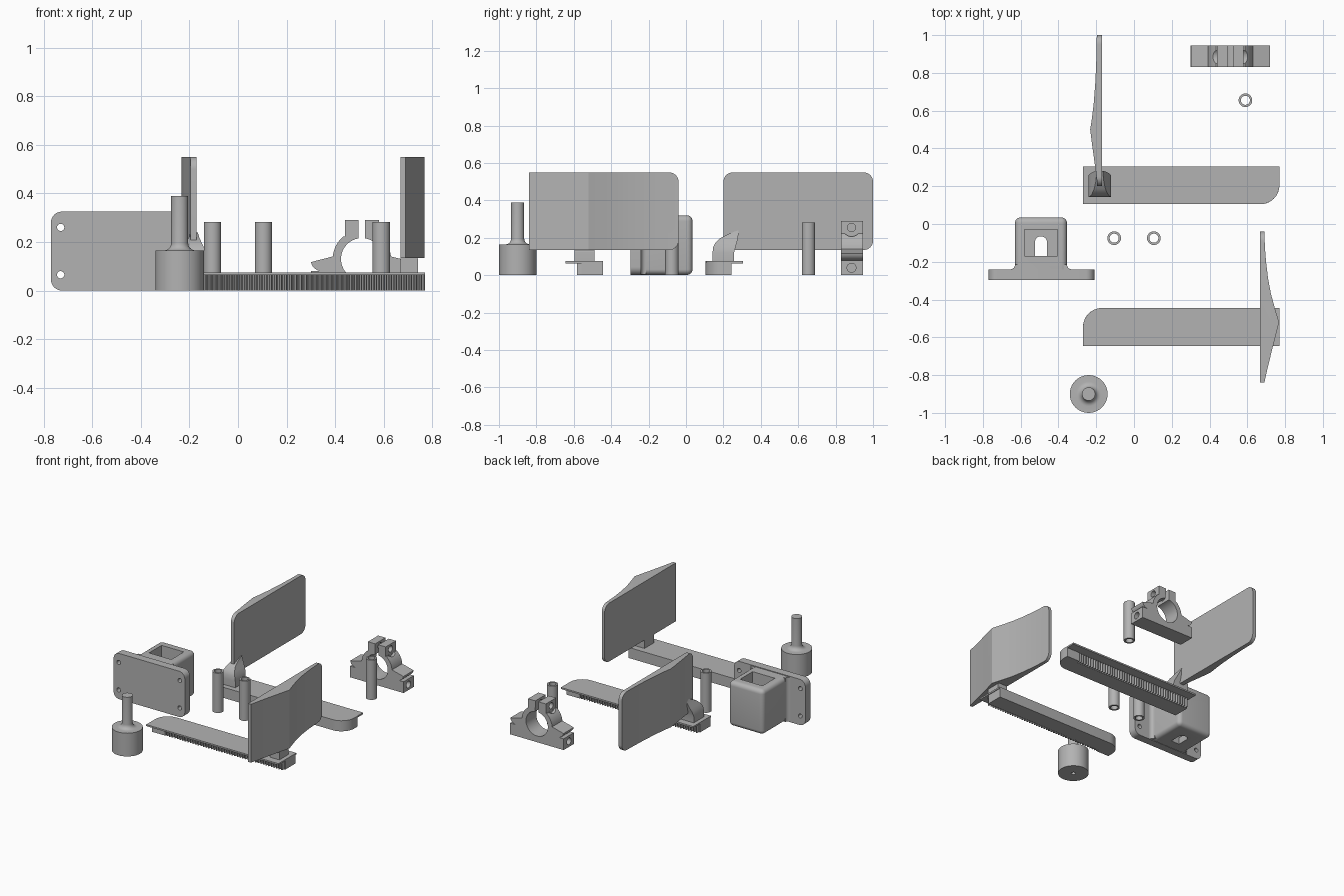
import bpy, bmesh, math
from mathutils import Vector

if "Cube" in bpy.data.objects:
    bpy.data.objects.remove(bpy.data.objects["Cube"])

grey = bpy.data.materials.new("plain grey")
grey.diffuse_color = (0.45, 0.45, 0.45, 1)
grey.use_nodes = True
grey.node_tree.nodes["Principled BSDF"].inputs["Base Color"].default_value = grey.diffuse_color


def finish(bm, name, smooth=30):
    bmesh.ops.recalc_face_normals(bm, faces=bm.faces[:])
    me = bpy.data.meshes.new(name)
    bm.to_mesh(me)
    bm.free()
    ob = bpy.data.objects.new(name, me)
    bpy.context.collection.objects.link(ob)
    me.materials.append(grey)
    shade(ob, smooth)
    return ob


def shade(ob, angle=30):
    bpy.ops.object.select_all(action='DESELECT')
    ob.select_set(True)
    bpy.context.view_layer.objects.active = ob
    bpy.ops.object.shade_smooth_by_angle(angle=math.radians(angle))


def prism(name, pts, lo, hi, axis='z'):
    """Extrude a 2D outline along an axis: (x,y) for z, (x,z) for y, (y,z) for x."""
    place = {'z': lambda a, b, t: (a, b, t), 'y': lambda a, b, t: (a, t, b),
             'x': lambda a, b, t: (t, a, b)}[axis]
    bm = bmesh.new()
    rings = [[bm.verts.new(place(a, b, t)) for a, b in pts] for t in (lo, hi)]
    bm.faces.new(rings[0])
    bm.faces.new(rings[1])
    n = len(pts)
    for i in range(n):
        j = (i + 1) % n
        bm.faces.new((rings[0][i], rings[0][j], rings[1][j], rings[1][i]))
    return finish(bm, name)


def lathe(name, prof, x, y, n=40):
    """Revolve a closed (radius, z) profile around a vertical axis."""
    bm = bmesh.new()
    vs = [bm.verts.new((r, 0, z)) for r, z in prof]
    es = [bm.edges.new((vs[i], vs[(i + 1) % len(vs)])) for i in range(len(vs))]
    bmesh.ops.spin(bm, geom=vs + es, cent=(0, 0, 0), axis=(0, 0, 1),
                   angle=2 * math.pi, steps=n)
    bmesh.ops.remove_doubles(bm, verts=bm.verts[:], dist=1e-5)
    bmesh.ops.translate(bm, verts=bm.verts[:], vec=(x, y, 0))
    return finish(bm, name)


def arc(cx, cy, r, a0, a1, n=8):
    return [(cx + r * math.cos(math.radians(a0 + (a1 - a0) * i / n)),
             cy + r * math.sin(math.radians(a0 + (a1 - a0) * i / n))) for i in range(n + 1)]


def circle(cx, cy, r, n=24):
    return arc(cx, cy, r, 0, 360, n)[:-1]


def rounded(a0, a1, b0, b1, radii):
    """Rectangle with radii for lower left, lower right, upper right, upper left."""
    pts = []
    corners = ((a0, b0, 1, 1, 180), (a1, b0, -1, 1, 270), (a1, b1, -1, -1, 0), (a0, b1, 1, -1, 90))
    for (a, b, sa, sb, start), r in zip(corners, radii):
        pts += arc(a + sa * r, b + sb * r, r, start, start + 90) if r else [(a, b)]
    return pts


def boolean(ob, tool, op='DIFFERENCE'):
    mod = ob.modifiers.new("cut", 'BOOLEAN')
    mod.operation, mod.object, mod.solver = op, tool, 'EXACT'
    bpy.context.view_layer.objects.active = ob
    bpy.ops.object.modifier_apply(modifier=mod.name)
    bpy.data.objects.remove(tool)
    shade(ob)


# Mounting plate with four screw holes
plate = prism("mount_plate", rounded(-0.77, -0.21, 0, 0.325, [0.045] * 4), -0.297, -0.24, 'y')
for hx in (-0.73, -0.25):
    for hz in (0.065, 0.26):
        boolean(plate, prism("cutter", circle(hx, hz, 0.015), -0.4, -0.1, 'y'))

# Hollow rounded housing behind the plate
bm = bmesh.new()
bmesh.ops.create_cube(bm, size=1)
for v in bm.verts:
    v.co = Vector((-0.4925 + 0.275 * v.co.x, -0.1075 + 0.285 * v.co.y, 0.161 + 0.318 * v.co.z))
back_edges = [e for e in bm.edges if max(v.co.y for v in e.verts) > 0]
bmesh.ops.bevel(bm, geom=back_edges, offset=0.03, segments=6, profile=0.5, affect='EDGES')
housing = finish(bm, "mount_housing")
boolean(housing, prism("cutter", rounded(-0.58, -0.405, -0.17, -0.03, [0] * 4), 0.05, 0.5))
arch = [(-0.525, -0.17), (-0.46, -0.17)] + arc(-0.4925, -0.0975, 0.0325, 0, 180, 12)
boolean(housing, prism("cutter", arch, -0.1, 0.1))
# Flared fillets joining housing and plate
for name, s in (("fillet_left", -1), ("fillet_right", 1)):
    curve = arc(0.1625, -0.215, 0.025, 180, 270, 6)
    prism(name, [(-0.4925 + s * a, b) for a, b in curve + [(0.12, -0.24), (0.12, -0.215)]], 0.005, 0.318)

# Knob with a flared shaft and a blind hole underneath
lathe("shaft_knob", [(0, 0.08), (0.014, 0.08), (0.014, 0), (0.1, 0), (0.1, 0.165)]
      + [(0.065 - (r - 0.065), z) for r, z in arc(0.065, 0.195, 0.03, 270, 360, 6)][:1]
      + arc(0.065, 0.195, 0.03, 270, 180, 6) + [(0.035, 0.39), (0, 0.39)], -0.24, -0.9)

# Spacer tubes
for i, (x, y) in enumerate(((-0.105, -0.075), (0.105, -0.075), (0.59, 0.655))):
    lathe(f"spacer_tube_{i + 1}", [(0.024, 0), (0.036, 0), (0.036, 0.282), (0.024, 0.282)], x, y)

# Split ring clamp on a foot
half = ([(0.21, 0), (0.21, 0.08), (0.165, 0.08)] + arc(0.165, 0.125, 0.045, 275, 350, 6)
        + arc(0, 0.13, 0.12, 5, 50, 8) + [(0.07, 0.222), (0.07, 0.29), (0.013, 0.29)])
bore = arc(0, 0.13, 0.086, 81, -261, 44)
outline = half + bore + [(-a, b) for a, b in reversed(half)]
clamp = prism("ring_clamp", [(0.51 + a, b) for a, b in outline], 0.83, 0.945, 'y')
for lo, hi, z, r in ((0.28, 0.40, 0.04, 0.024), (0.62, 0.74, 0.04, 0.024), (0.4, 0.62, 0.255, 0.022),
                     (0.38, 0.4395, 0.255, 0.048), (0.5805, 0.64, 0.255, 0.048)):
    boolean(clamp, prism("cutter", circle(0.885, z, r), lo, hi, 'x'))


# Toothed racks: thin cover plate over a bar with teeth; the second is turned half round
def rack(tag, turn):
    def put(pts):
        return [(0.5 - x, -0.34 - y) for x, y in pts] if turn else pts
    prism("rack_cover_" + tag, put(rounded(-0.27, 0.77, -0.645, -0.445, (0, 0, 0, 0.1))), 0.064, 0.075)
    teeth, pitch, n = [], 0.0205, 45
    for i in range(n):
        x = -0.16 + i * pitch
        teeth += [(x, -0.560), (x + 0.005, -0.582), (x + 0.0105, -0.582), (x + 0.0155, -0.560)]
    end = arc(-0.17, -0.545, 0.1, 90, 180, 10)
    bar = [(-0.27, -0.582), (-0.165, -0.582), (-0.165, -0.56)] + teeth \
        + [(0.765, -0.56), (0.765, -0.445)] + end
    prism("rack_bar_" + tag, put(bar), 0, 0.065)


rack("front", False)
rack("back", True)

# Paddle blades: curved section, with corners rounded in side view
front_back = [(0.69, -0.84), (0.708, -0.76), (0.73, -0.67), (0.748, -0.60), (0.768, -0.52), (0.744, -0.44),
              (0.725, -0.37), (0.710, -0.29), (0.699, -0.20), (0.693, -0.12), (0.69, -0.04)]
blade = prism("blade_front", [(0.668, -0.04), (0.668, -0.84)] + front_back, 0.135, 0.55)
boolean(blade, prism("cutter", rounded(-0.85, -0.04, 0.135, 0.55, (0, 0.05, 0.05, 0)), 0.5, 0.9, 'x'),
        'INTERSECT')
rear_back = [(-0.197, 1), (-0.199, 0.88), (-0.204, 0.76), (-0.213, 0.64), (-0.224, 0.55), (-0.232, 0.5),
             (-0.222, 0.42), (-0.208, 0.32), (-0.198, 0.25), (-0.195, 0.2)]
blade = prism("blade_back", [(-0.17, 0.2), (-0.17, 1)] + rear_back, 0.135, 0.55)
boolean(blade, prism("cutter", rounded(0.2, 1, 0.135, 0.55, (0, 0.05, 0.05, 0.05)), -0.4, 0, 'x'),
        'INTERSECT')

# Stem under the front blade
prism("stem_front", rounded(0.669, 0.742, 0.07, 0.137, (0, 0, 0.012, 0)), -0.595, -0.49, 'y')

# Curved stem of the back blade, pinched towards the top
bm = bmesh.new()
levels = ((0.07, 0.142, 0.257, 0.06), (0.12, 0.142, 0.257, 0.06), (0.15, 0.145, 0.265, 0.054),
          (0.175, 0.158, 0.272, 0.042), (0.2, 0.185, 0.278, 0.03), (0.22, 0.225, 0.28, 0.021),
          (0.238, 0.272, 0.281, 0.016))
rings = [[bm.verts.new((-0.181 + sx * w, y, z)) for sx, y in ((-1, a), (1, a), (1, b), (-1, b))]
         for z, a, b, w in levels]
bm.faces.new(rings[0])
bm.faces.new(rings[-1])
for lo, hi in zip(rings, rings[1:]):
    for i in range(4):
        j = (i + 1) % 4
        bm.faces.new((lo[i], lo[j], hi[j], hi[i]))
finish(bm, "stem_back")
